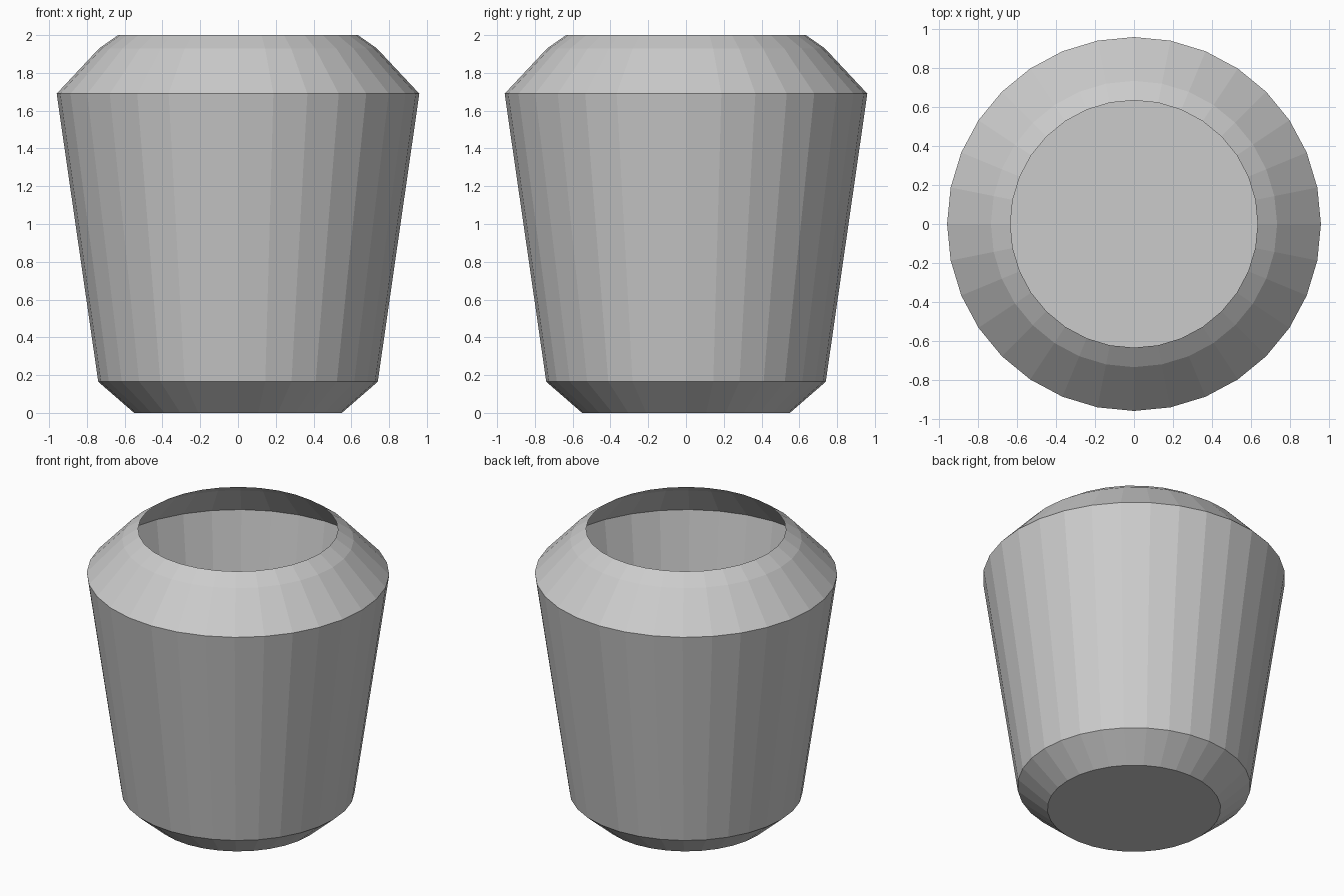
import bpy, bmesh, math

if "Cube" in bpy.data.objects:
    bpy.data.objects.remove(bpy.data.objects["Cube"])

SIDES = 32


def ring(bm, r, z):
    return [bm.verts.new((r * math.cos(2 * math.pi * i / SIDES),
                          r * math.sin(2 * math.pi * i / SIDES), z))
            for i in range(SIDES)]


def lathe(name, profile):
    """Spin (radius, z) points into a faceted shell, capping the first ring."""
    bm = bmesh.new()
    rings = [ring(bm, r, z) for r, z in profile]
    for a, b in zip(rings, rings[1:]):
        for i in range(SIDES):
            j = (i + 1) % SIDES
            bm.faces.new((a[i], a[j], b[j], b[i]))
    cap = rings[0] if len(rings) == 1 else rings[0][::-1]
    bm.faces.new(cap)
    mesh = bpy.data.meshes.new(name)
    bm.to_mesh(mesh)
    bm.free()
    obj = bpy.data.objects.new(name, mesh)
    bpy.context.collection.objects.link(obj)
    return obj


# Thin open-topped pot: chamfered foot, flared wall, sloped shoulder, rim
lathe("pot_body", [(0.55, 0.0), (0.74, 0.165), (0.96, 1.69),
                   (0.735, 1.93), (0.635, 2.0)])

# Flat floor inside the pot, level with the top of the foot
lathe("inner_floor", [(0.74, 0.165)])
